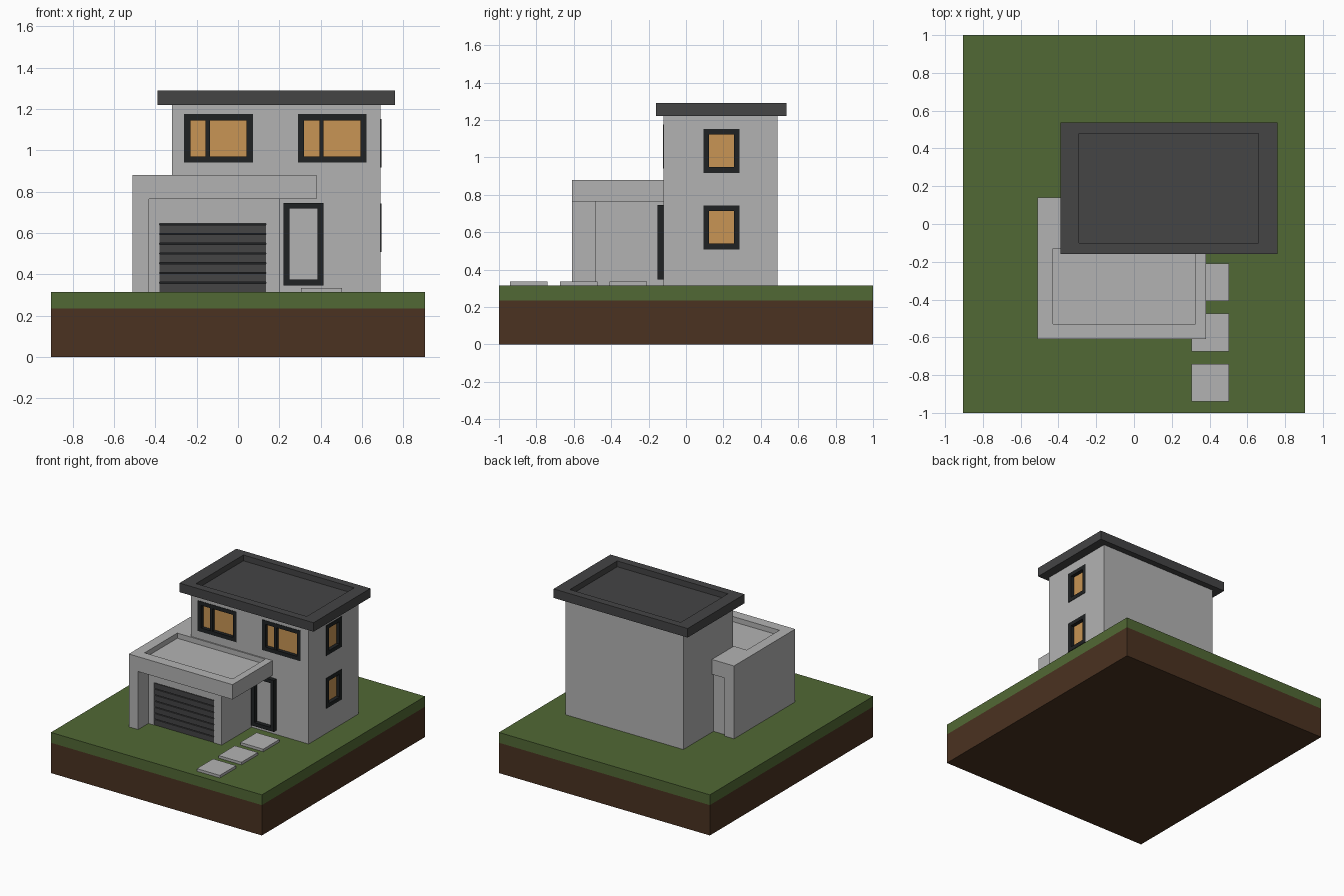
import bpy
import bmesh

if "Cube" in bpy.data.objects:
    bpy.data.objects.remove(bpy.data.objects["Cube"], do_unlink=True)


def material(name, r, g, b):
    m = bpy.data.materials.new(name)
    m.use_nodes = True
    m.diffuse_color = (r, g, b, 1)
    bsdf = next(n for n in m.node_tree.nodes if n.type == 'BSDF_PRINCIPLED')
    bsdf.inputs["Base Color"].default_value = (r, g, b, 1)
    return m


WALL = material("pale_grey_plaster", 0.45, 0.45, 0.45)
DARK = material("charcoal_roof", 0.058, 0.058, 0.06)
FRAME = material("black_frame", 0.014, 0.016, 0.017)
GLASS = material("warm_glass", 0.58, 0.30, 0.09)
GRASS = material("grass_green", 0.083, 0.14, 0.035)
SOIL = material("soil_brown", 0.069, 0.032, 0.015)


def prism(name, profile, y0, y1, mat):
    """Extrude an x-z profile along y."""
    bm = bmesh.new()
    face = bm.faces.new([bm.verts.new((x, y0, z)) for x, z in profile])
    new = bmesh.ops.extrude_face_region(bm, geom=[face])["geom"]
    bmesh.ops.translate(bm, vec=(0, y1 - y0, 0),
                        verts=[g for g in new if isinstance(g, bmesh.types.BMVert)])
    bmesh.ops.recalc_face_normals(bm, faces=bm.faces)
    mesh = bpy.data.meshes.new(name)
    bm.to_mesh(mesh)
    bm.free()
    obj = bpy.data.objects.new(name, mesh)
    bpy.context.collection.objects.link(obj)
    mesh.materials.append(mat)
    return obj


def box(name, xs, ys, zs, mat):
    (x0, x1), (z0, z1) = xs, zs
    return prism(name, [(x0, z0), (x1, z0), (x1, z1), (x0, z1)], *ys, mat)


def cut(obj, xs, ys, zs):
    """Carve a box-shaped recess and discard the cutter."""
    tool = box("cutter", xs, ys, zs, obj.data.materials[0])
    tool.hide_render = True
    mod = obj.modifiers.new("recess", 'BOOLEAN')
    mod.operation, mod.solver, mod.object = 'DIFFERENCE', 'EXACT', tool
    bpy.context.view_layer.objects.active = obj
    bpy.ops.object.modifier_apply(modifier=mod.name)
    bpy.data.objects.remove(tool, do_unlink=True)


# Plot of land
box("soil_base", (-0.905, 0.905), (-1, 1), (0, 0.235), SOIL)
box("lawn", (-0.905, 0.905), (-1, 1), (0.235, 0.315), GRASS)
G = 0.315

# Main house block and its tray-shaped flat roof
FRONT, SIDE = -0.12, 0.69
house = box("house_walls", (-0.32, SIDE), (FRONT, 0.49), (G, 1.22), WALL)
roof = box("main_roof", (-0.39, 0.76), (-0.16, 0.537), (1.22, 1.29), DARK)
cut(roof, (-0.29, 0.66), (-0.10, 0.48), (1.245, 1.4))

# Garage: folded canopy with side wall, and the room beneath it
canopy = prism("garage_canopy", [(-0.51, G), (-0.43, G), (-0.43, 0.765),
                                 (0.38, 0.765), (0.38, 0.88), (-0.51, 0.88)],
               -0.61, 0.14, WALL)
cut(canopy, (-0.43, 0.325), (-0.53, -0.13), (0.84, 1))
garage = box("garage_walls", (-0.43, 0.20), (-0.485, 0.12), (G, 0.765), WALL)
cut(garage, (-0.38, 0.135), (-0.6, -0.455), (G - 0.1, 0.645))

# Garage door with horizontal slats
box("garage_door_backing", (-0.38, 0.135), (-0.465, -0.455), (G, 0.645), FRAME)
SLATS = 7
pitch = (0.645 - G) / SLATS
for i in range(SLATS):
    z = G + i * pitch
    box(f"garage_door_slat_{i + 1}", (-0.38, 0.135), (-0.48, -0.465),
        (z, z + pitch - 0.006), DARK)


def frame(name, a, z, border, d0, d1, place):
    """Four rails around an opening; place() lays them on a wall."""
    (a0, a1), (z0, z1) = a, z
    place(name + "_bottom", a, (z0, z0 + border), d0, d1, FRAME)
    place(name + "_top", a, (z1 - border, z1), d0, d1, FRAME)
    for tag, s in (("start", a0), ("end", a1 - border)):
        place(f"{name}_{tag}", (s, s + border), (z0 + border, z1 - border), d0, d1, FRAME)


def on_front(name, a, z, d0, d1, mat):
    return box(name, a, (FRONT - d1, FRONT - d0), z, mat)


def on_side(name, a, z, d0, d1, mat):
    return box(name, (SIDE + d0, SIDE + d1), a, z, mat)


def window(name, a, z, place, mullion=None):
    """Recessed pane with a frame, cut into the house wall."""
    deep = 0.04
    if place is on_front:
        cut(house, a, (FRONT - 0.1, FRONT + deep), z)
    else:
        cut(house, (SIDE - deep, SIDE + 0.1), a, z)
    frame(name + "_frame", a, z, 0.03, -deep, 0.003, place)
    inner_z = (z[0] + 0.03, z[1] - 0.03)
    place(name + "_glass", (a[0] + 0.03, a[1] - 0.03), inner_z, -deep, -0.025, GLASS)
    if mullion:
        place(name + "_mullion", (mullion, mullion + 0.02), inner_z, -0.025, 0, FRAME)


# Windows: two wide ones at the front, two stacked on the side
for tag, x in (("right", -0.26), ("left", 0.29)):
    window(f"front_window_{tag}", (x, x + 0.332), (0.94, 1.175), on_front, x + 0.104)
for tag, z in (("lower", 0.508), ("upper", 0.917)):
    window(f"side_window_{tag}", (0.094, 0.286), (z, z + 0.235), on_side)

# Entrance door frame
frame("entrance_frame", (0.22, 0.413), (0.347, 0.746), 0.028, 0, 0.032, on_front)

# Stepping stones
for i in range(3):
    y = -0.94 + i * 0.266
    box(f"stepping_stone_{i + 1}", (0.305, 0.502), (y, y + 0.2), (G, G + 0.02), WALL)
